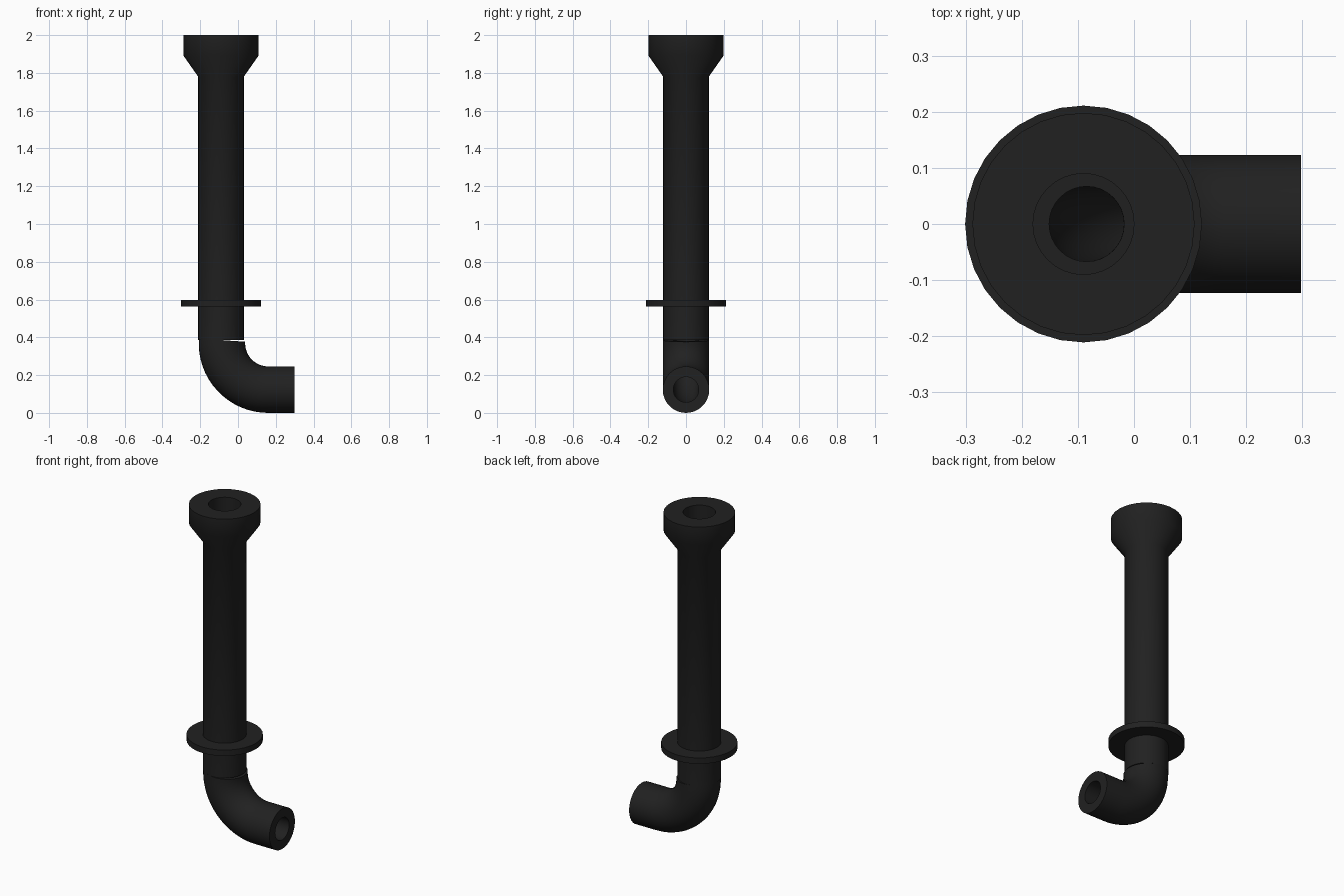
import bpy, bmesh
from math import pi, sin, cos, radians
from mathutils import Vector

if "Cube" in bpy.data.objects:
    bpy.data.objects.remove(bpy.data.objects["Cube"])

SIDES = 32
AXIS_X = -0.09
black = bpy.data.materials.new("black_plastic")
black.diffuse_color = (0.015, 0.015, 0.015, 1)
black.use_nodes = True
black.node_tree.nodes["Principled BSDF"].inputs["Base Color"].default_value = black.diffuse_color


def skin_rings(name, rings, angle):
    """Closed tube surface through a loop of vertex rings."""
    bm = bmesh.new()
    loops = [[bm.verts.new(p) for p in ring] for ring in rings]
    for a, b in zip(loops, loops[1:] + loops[:1]):
        for i in range(SIDES):
            j = (i + 1) % SIDES
            bm.faces.new((a[i], a[j], b[j], b[i]))
    bmesh.ops.recalc_face_normals(bm, faces=bm.faces)
    mesh = bpy.data.meshes.new(name)
    bm.to_mesh(mesh)
    bm.free()
    mesh.materials.append(black)
    obj = bpy.data.objects.new(name, mesh)
    bpy.context.collection.objects.link(obj)
    bpy.ops.object.select_all(action='DESELECT')
    obj.select_set(True)
    bpy.context.view_layer.objects.active = obj
    bpy.ops.object.shade_smooth_by_angle(angle=radians(angle))
    return obj


def ring(center, u, v, r):
    return [center + r * (u * cos(2 * pi * i / SIDES) + v * sin(2 * pi * i / SIDES))
            for i in range(SIDES)]


def lathe(name, profile, angle):
    return skin_rings(name, [ring(Vector((AXIS_X, 0, z)), Vector((1, 0, 0)),
                                  Vector((0, 1, 0)), r) for r, z in profile], angle)


# Upright pipe with flared socket and straight bore
lathe("upright_pipe", [(0.121, 0.385), (0.121, 1.78), (0.198, 1.89), (0.198, 2.0),
                       (0.09, 2.0), (0.09, 0.385)], 60)

# Thin collar around the pipe
lathe("collar", [(0.118, 0.562), (0.211, 0.562), (0.211, 0.598), (0.118, 0.598)], 40)

# Elbow: slightly tilted mouth, quarter bend, then a short straight outlet
BEND = Vector((0.16, 0, 0.368))
BEND_R = 0.245
stations = []
for k in range(17):
    a = radians(-4 + 94 * k / 16)
    out = Vector((-cos(a), 0, -sin(a)))
    stations.append((BEND + out * BEND_R, out))
stations.append((Vector((0.298, 0, BEND.z - BEND_R)), Vector((0, 0, -1))))
Y = Vector((0, 1, 0))
outer = [ring(c, o, Y, 0.123) for c, o in stations]
inner = [ring(c, o, Y, 0.067) for c, o in reversed(stations)]
skin_rings("elbow", outer + inner, 60)
